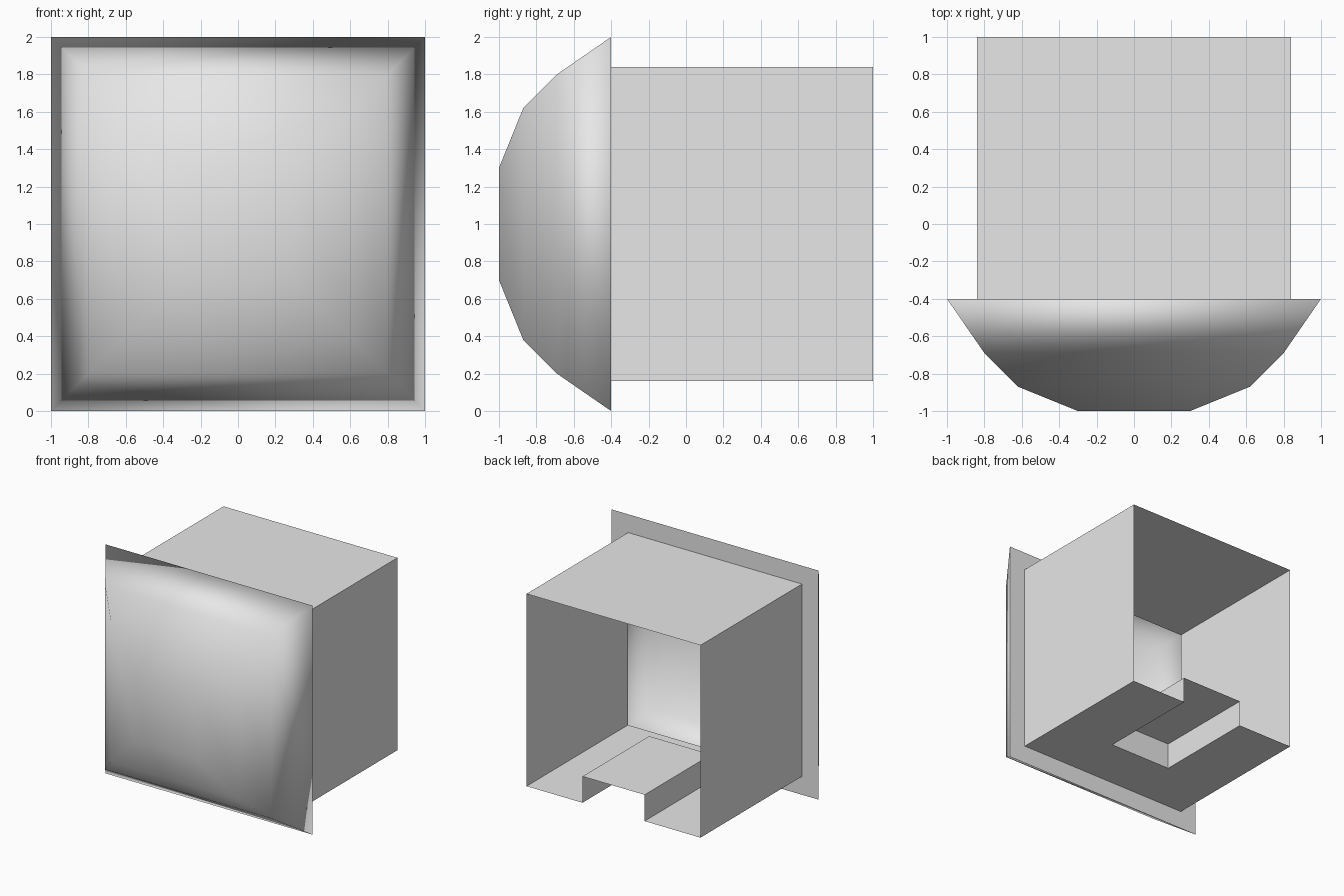
import bpy
import bmesh

cube = bpy.data.objects.get("Cube")
if cube:
    bpy.data.objects.remove(cube, do_unlink=True)

grey = bpy.data.materials.new("light_grey")
grey.use_nodes = True
grey.diffuse_color = (0.8, 0.8, 0.8, 1)
grey.node_tree.nodes["Principled BSDF"].inputs["Base Color"].default_value = (0.8, 0.8, 0.8, 1)

MID = 1.0      # height of the centre line
RIM_Y = -0.4   # plane where the dome meets the housing


def finish(name, bm):
    mesh = bpy.data.meshes.new(name)
    bm.to_mesh(mesh)
    bm.free()
    mesh.materials.append(grey)
    obj = bpy.data.objects.new(name, mesh)
    bpy.context.scene.collection.objects.link(obj)
    return mesh


# Bulging square front: square rings joined from the back lip to the flat centre
def square_ring(bm, half, y):
    corners = [(-1, -1), (1, -1), (1, 1), (-1, 1)]
    return [bm.verts.new((half * x, y, MID + half * z)) for x, z in corners]


bm = bmesh.new()
profile = [(0.84, RIM_Y), (1.0, RIM_Y), (0.8, -0.69), (0.62, -0.87), (0.3, -1.0)]
rings = [square_ring(bm, half, y) for half, y in profile]
for a, b in zip(rings, rings[1:]):
    for i in range(4):
        j = (i + 1) % 4
        bm.faces.new((a[i], a[j], b[j], b[i]))
bm.faces.new(rings[-1])
bm.normal_update()
dome = finish("curved_front", bm)

# Soft normals on the bulge, flat ones on the back lip
dome.shade_smooth()
normals = []
for face in dome.polygons:
    flat = face.normal.y > 0.9
    for v in face.vertices:
        normals.append(tuple(face.normal if flat else dome.vertices[v].normal))
dome.normals_split_custom_set(normals)

# Thin open-backed housing with a raised channel in its floor
W, BACK = 0.84, 1.0
LOW, HIGH = MID - W, MID + W
CW, CY, CZ = 0.3, 0.08, LOW + 0.23   # channel half width, front end, top

bm = bmesh.new()


def plate(*points):
    return bm.faces.new([bm.verts.new(p) for p in points])


plate((-W, RIM_Y, HIGH), (W, RIM_Y, HIGH), (W, BACK, HIGH), (-W, BACK, HIGH))
for s in (-1, 1):
    x, c = s * W, s * CW
    plate((x, RIM_Y, LOW), (x, BACK, LOW), (x, BACK, HIGH), (x, RIM_Y, HIGH))
    plate((c, CY, LOW), (c, BACK, LOW), (c, BACK, CZ), (c, CY, CZ))
# Floor with its cut-out, then the channel's top and end wall
plate((-W, RIM_Y, LOW), (W, RIM_Y, LOW), (W, BACK, LOW), (CW, BACK, LOW),
      (CW, CY, LOW), (-CW, CY, LOW), (-CW, BACK, LOW), (-W, BACK, LOW))
plate((-CW, CY, CZ), (CW, CY, CZ), (CW, BACK, CZ), (-CW, BACK, CZ))
plate((-CW, CY, LOW), (CW, CY, LOW), (CW, CY, CZ), (-CW, CY, CZ))

bmesh.ops.remove_doubles(bm, verts=bm.verts[:], dist=0.0001)
bmesh.ops.recalc_face_normals(bm, faces=bm.faces[:])
bm.normal_update()
roof = max(bm.faces, key=lambda f: f.calc_center_median().z)
if roof.normal.z < 0:
    bmesh.ops.reverse_faces(bm, faces=bm.faces[:])
finish("rear_housing", bm)
